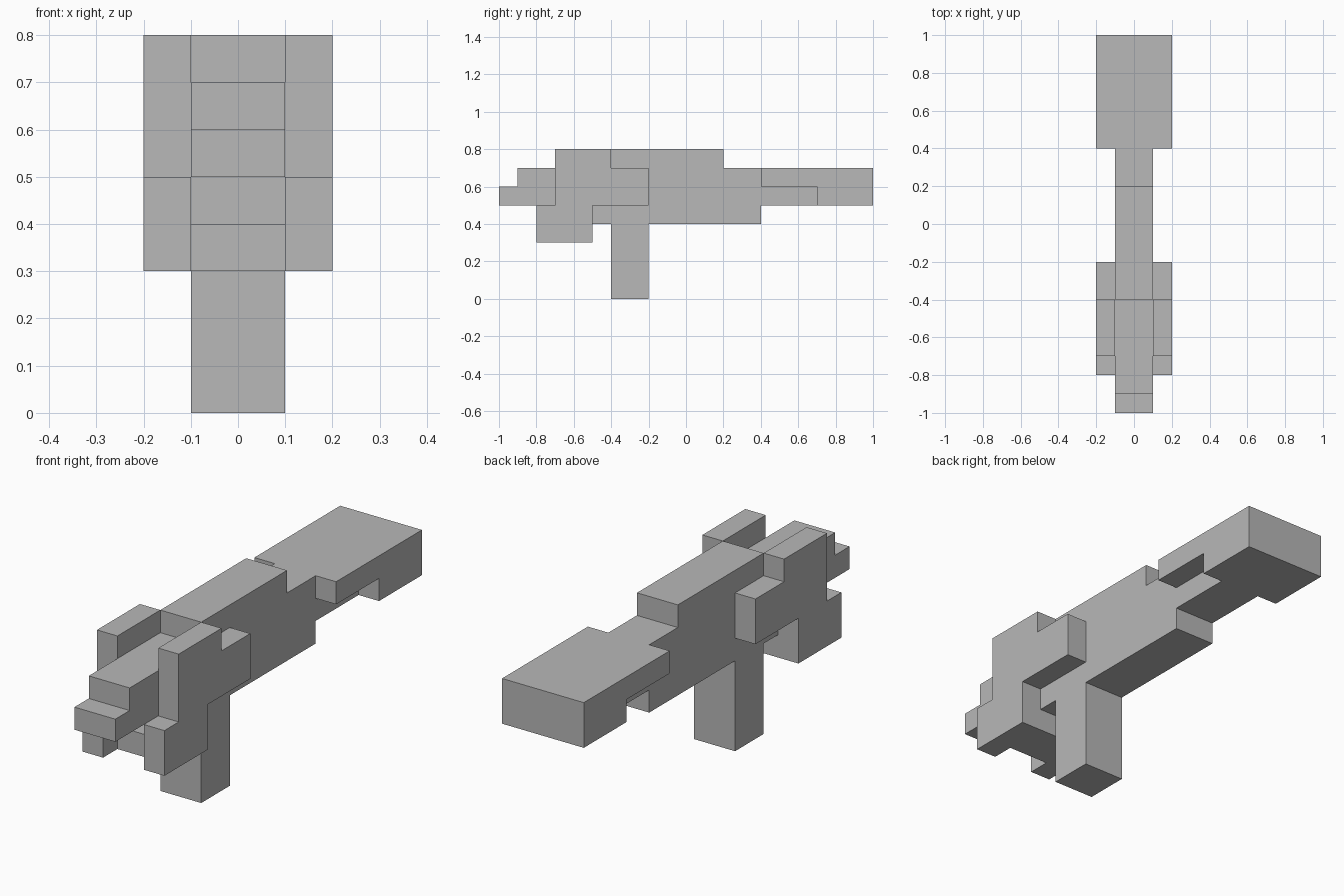
import bpy
import bmesh

cube = bpy.data.objects.get("Cube")
if cube:
    bpy.data.objects.remove(cube, do_unlink=True)

grey = bpy.data.materials.new("mid_grey")
grey.use_nodes = True
colour = (0.48, 0.48, 0.48, 1)
grey.diffuse_color = colour
grey.node_tree.nodes["Principled BSDF"].inputs["Base Color"].default_value = colour


def slab(name, outline, x0, x1):
    """Extrude a side outline of (y, z) points from x0 to x1."""
    bm = bmesh.new()
    face = bm.faces.new([bm.verts.new((x0, y, z)) for y, z in outline])
    grown = bmesh.ops.extrude_face_region(bm, geom=[face])
    moved = [v for v in grown["geom"] if isinstance(v, bmesh.types.BMVert)]
    bmesh.ops.translate(bm, verts=moved, vec=(x1 - x0, 0, 0))
    bmesh.ops.recalc_face_normals(bm, faces=bm.faces)
    mesh = bpy.data.meshes.new(name)
    bm.to_mesh(mesh)
    bm.free()
    mesh.materials.append(grey)
    obj = bpy.data.objects.new(name, mesh)
    bpy.context.collection.objects.link(obj)
    return obj


def rect(y0, y1, z0, z1):
    return [(y0, z0), (y1, z0), (y1, z1), (y0, z1)]


# Central body with stepped barrel and narrow tail
slab("body", [(-1, .5), (-.5, .5), (-.5, .4), (.4, .4), (.4, .5), (.7, .5),
              (.7, .6), (.4, .6), (.4, .7), (.2, .7), (.2, .8), (-.4, .8),
              (-.4, .7), (-.9, .7), (-.9, .6), (-1, .6)], -.1, .1)

# Handle under the body
slab("grip", rect(-.4, -.2, 0, .4), -.1, .1)

# Wide stock, notched underneath at its front
slab("stock", [(.4, .6), (.7, .6), (.7, .5), (1, .5), (1, .7), (.4, .7)], -.2, .2)

# Stepped plates on both sides, joined below the barrel
plate = [(-.8, .3), (-.5, .3), (-.5, .5), (-.2, .5), (-.2, .7),
         (-.4, .7), (-.4, .8), (-.7, .8), (-.7, .5), (-.8, .5)]
slab("left_plate", plate, .1, .2)
slab("right_plate", plate, -.2, -.1)
slab("lower_bridge", rect(-.7, -.5, .3, .4), -.1, .1)
